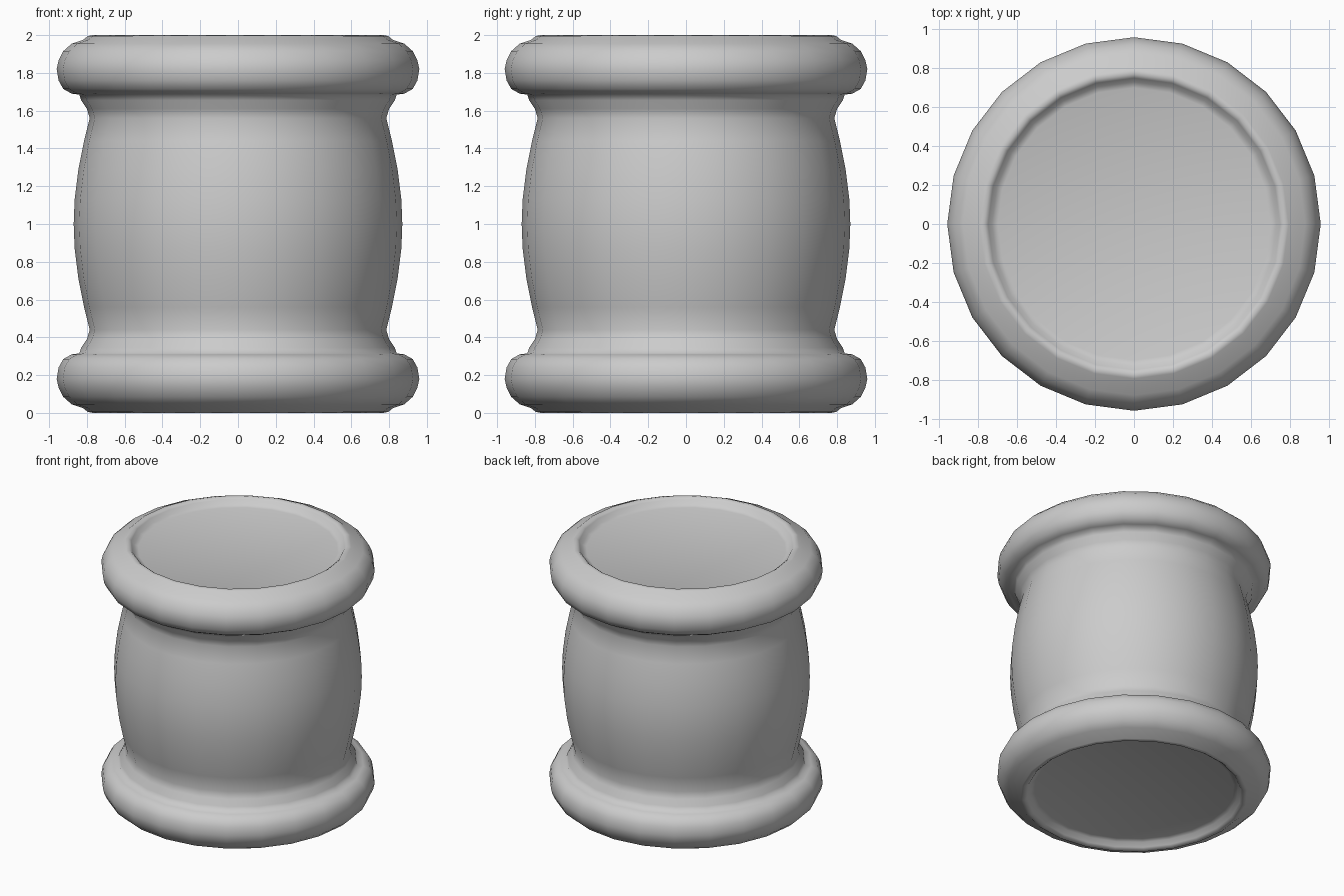
import bpy, bmesh, math

if "Cube" in bpy.data.objects:
    bpy.data.objects.remove(bpy.data.objects["Cube"])

SIDES = 24
# Upper half of the turned profile (radius, z), from recessed centre to the waist
upper = [(0.70, 1.945), (0.73, 1.955), (0.75, 1.985), (0.77, 2.0), (0.795, 1.995),
         (0.82, 1.975), (0.88, 1.955), (0.925, 1.915), (0.95, 1.865), (0.96, 1.82),
         (0.95, 1.76), (0.925, 1.715), (0.88, 1.69), (0.84, 1.685), (0.83, 1.655),
         (0.80, 1.61), (0.785, 1.56), (0.815, 1.44), (0.845, 1.29), (0.865, 1.13)]
# Mirror it about mid height
profile = upper + [(0.87, 1.0)] + [(r, 2 - z) for r, z in reversed(upper)]

bm = bmesh.new()
rings = [[bm.verts.new((r * math.cos(2 * math.pi * i / SIDES),
                        r * math.sin(2 * math.pi * i / SIDES), z))
          for i in range(SIDES)] for r, z in profile]
for a, b in zip(rings, rings[1:]):
    for i in range(SIDES):
        j = (i + 1) % SIDES
        bm.faces.new((a[i], b[i], b[j], a[j]))
# Recessed end discs
bm.faces.new(rings[0])
bm.faces.new(list(reversed(rings[-1])))
bmesh.ops.recalc_face_normals(bm, faces=bm.faces)
for f in bm.faces:
    f.smooth = True

mesh = bpy.data.meshes.new("barrel_body")
bm.to_mesh(mesh)
bm.free()
body = bpy.data.objects.new("barrel_body", mesh)
bpy.context.collection.objects.link(body)

grey = bpy.data.materials.new("light grey")
grey.diffuse_color = (0.6, 0.6, 0.6, 1)
grey.use_nodes = True
grey.node_tree.nodes["Principled BSDF"].inputs["Base Color"].default_value = grey.diffuse_color
mesh.materials.append(grey)
